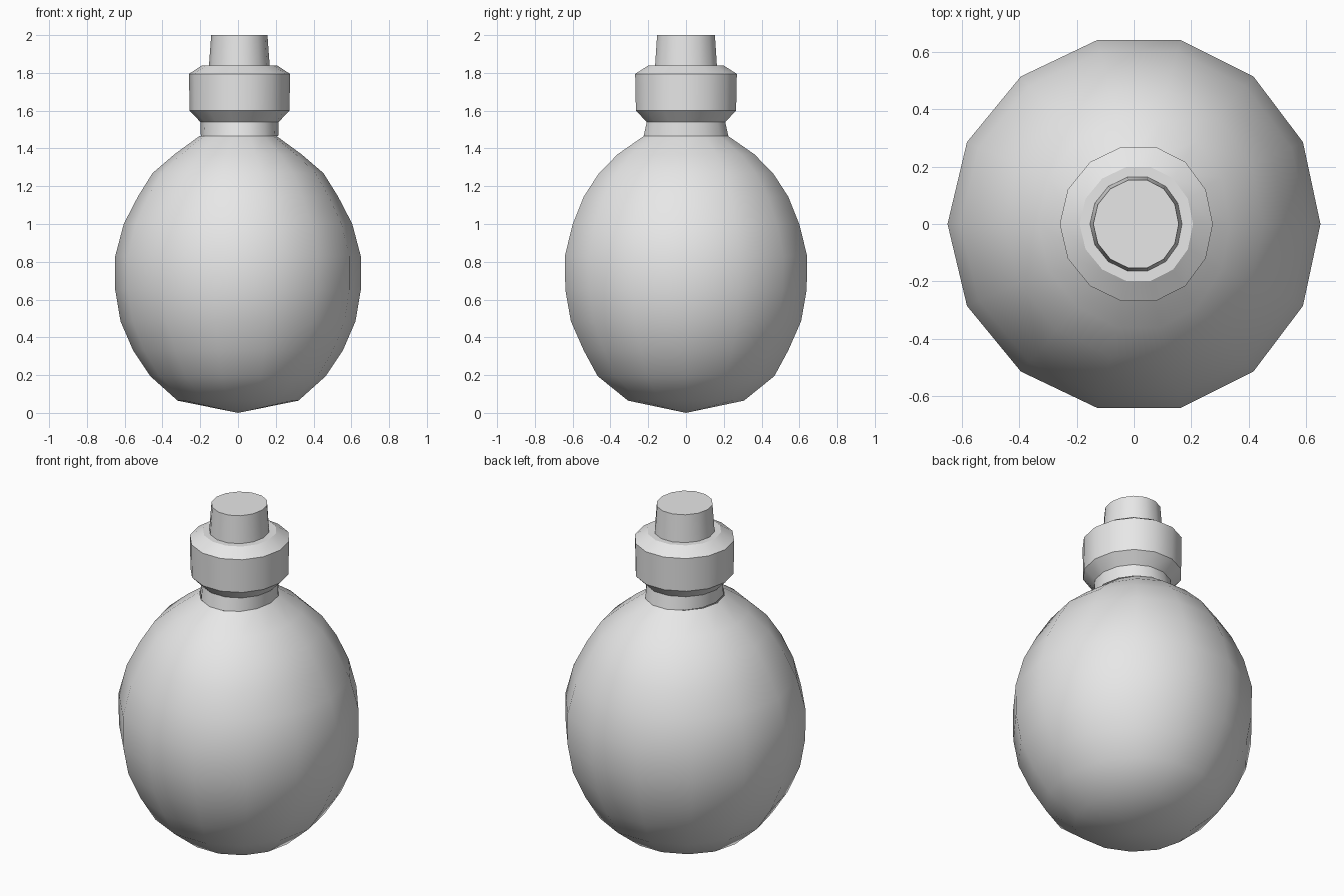
import bpy
import bmesh
from math import sin, cos, pi, radians

SIDES = 14

if "Cube" in bpy.data.objects:
    bpy.data.objects.remove(bpy.data.objects["Cube"])

grey = bpy.data.materials.new("light_grey")
grey.use_nodes = True
grey.diffuse_color = (0.8, 0.8, 0.8, 1)
grey.node_tree.nodes["Principled BSDF"].inputs["Base Color"].default_value = (0.8, 0.8, 0.8, 1)


def lathe(name, rings, shift, skew, angle, tip=None, cap_bottom=False, cap_top=False):
    """Join rings of (height, x radius, y radius); skew moves the front and back sideways."""
    bm = bmesh.new()
    loops = []
    for z, rx, ry in rings:
        loop = []
        for i in range(SIDES):
            a = 2 * pi * i / SIDES
            loop.append(bm.verts.new((rx * cos(a) + shift + skew * sin(a) ** 2, ry * sin(a), z)))
        loops.append(loop)
    for low, high in zip(loops, loops[1:]):
        for i in range(SIDES):
            j = (i + 1) % SIDES
            bm.faces.new((low[i], low[j], high[j], high[i]))
    if tip is not None:
        point = bm.verts.new((shift, 0, tip))
        for i in range(SIDES):
            bm.faces.new((point, loops[0][(i + 1) % SIDES], loops[0][i]))
    if cap_bottom:
        bm.faces.new(loops[0][::-1])
    if cap_top:
        bm.faces.new(loops[-1])
    mesh = bpy.data.meshes.new(name)
    bm.to_mesh(mesh)
    bm.free()
    mesh.materials.append(grey)
    obj = bpy.data.objects.new(name, mesh)
    bpy.context.collection.objects.link(obj)
    bpy.ops.object.select_all(action='DESELECT')
    obj.select_set(True)
    bpy.context.view_layer.objects.active = obj
    bpy.ops.object.shade_smooth_by_angle(angle=radians(angle))
    return obj


# Round flask body with a shallow pointed base
lathe("flask_body", [
    (0.065, 0.32, 0.315), (0.195, 0.465, 0.48), (0.33, 0.555, 0.555),
    (0.485, 0.622, 0.625), (0.65, 0.65, 0.655), (0.83, 0.65, 0.658),
    (1.0, 0.605, 0.615), (1.145, 0.53, 0.555), (1.27, 0.452, 0.472),
    (1.37, 0.335, 0.37), (1.465, 0.205, 0.23),
], 0, 0.018, 45, tip=0)

# Short neck
lathe("neck", [(1.465, 0.205, 0.23), (1.54, 0.207, 0.213)], 0.008, 0.008, 30)

# Bevelled collar
lathe("collar", [
    (1.54, 0.207, 0.213), (1.6, 0.265, 0.272), (1.795, 0.267, 0.276), (1.84, 0.198, 0.203),
], 0.008, 0.008, 30, cap_bottom=True, cap_top=True)

# Tapered stopper
lathe("stopper", [(1.835, 0.161, 0.168), (2.0, 0.149, 0.157)], 0.007, 0.006, 30, cap_top=True)
